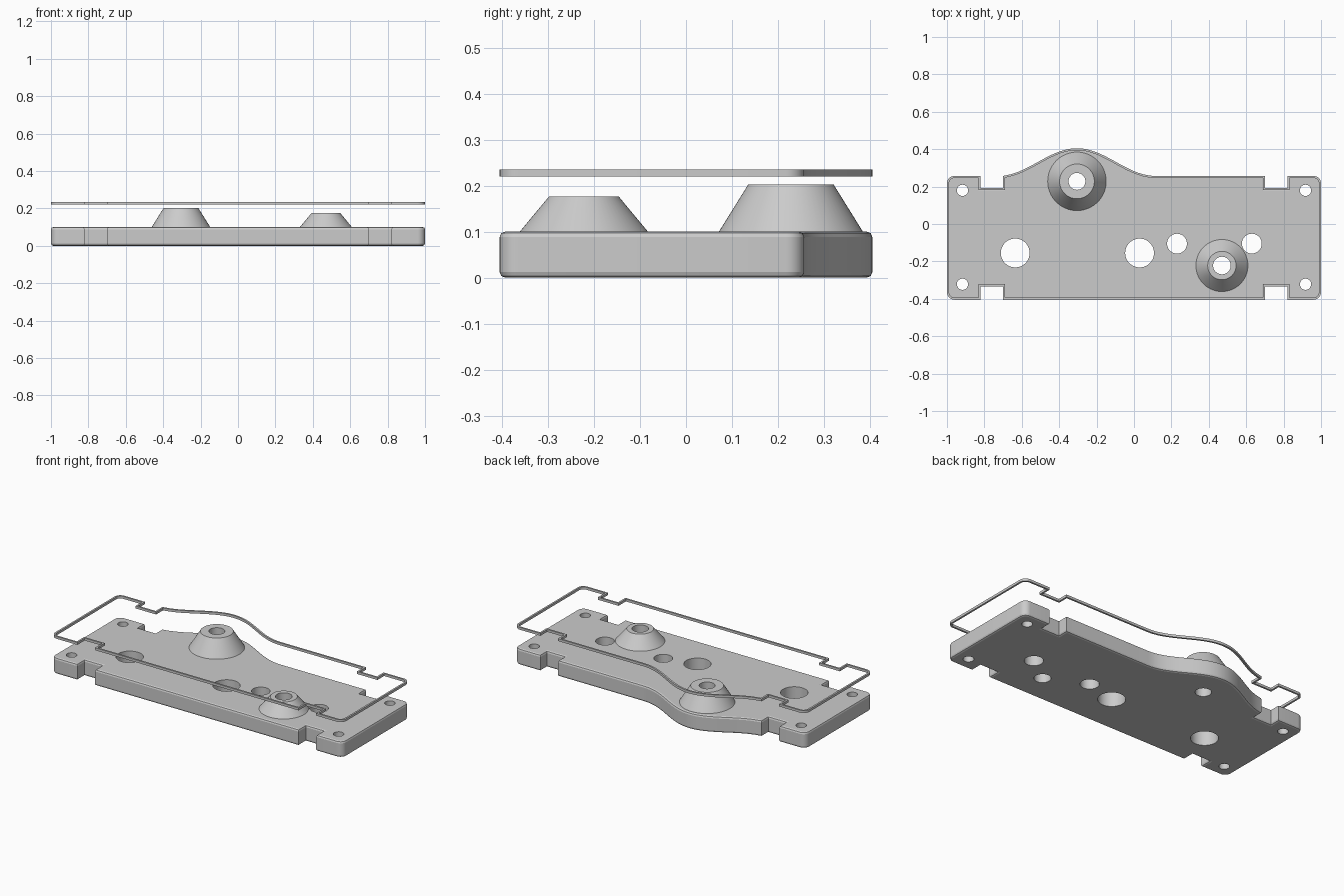
import bpy, bmesh, math
from mathutils import Vector

if "Cube" in bpy.data.objects:
    bpy.data.objects.remove(bpy.data.objects["Cube"])

grey = bpy.data.materials.new("plain_grey")
grey.diffuse_color = (0.6, 0.6, 0.6, 1)
grey.use_nodes = True
grey.node_tree.nodes["Principled BSDF"].inputs["Base Color"].default_value = grey.diffuse_color

BOTTOM, TOP, RAD = -0.405, 0.257, 0.04      # plate edges in y, corner radius
BUMP_X, BUMP_W, BUMP_H = -0.305, 0.42, 0.148


def finish(bm, name):
    bmesh.ops.recalc_face_normals(bm, faces=bm.faces)
    me = bpy.data.meshes.new(name)
    bm.to_mesh(me)
    bm.free()
    ob = bpy.data.objects.new(name, me)
    me.materials.append(grey)
    bpy.context.collection.objects.link(ob)
    return ob


def smooth(ob):
    bpy.ops.object.select_all(action='DESELECT')
    ob.select_set(True)
    bpy.context.view_layer.objects.active = ob
    bpy.ops.object.shade_smooth_by_angle(angle=math.radians(20))


def corner(cx, cy, start, n=8):
    return [(cx + RAD * math.cos(math.radians(start + 90 * i / n)),
             cy + RAD * math.sin(math.radians(start + 90 * i / n))) for i in range(n + 1)]


def notch(x0, x1, edge, floor):
    return [(x0, edge), (x0, floor), (x1, floor), (x1, edge)]


def outline():
    """Counter-clockwise plate outline with four notches and the rear bump."""
    xr = 1 - RAD
    p = notch(0.70, 0.82, BOTTOM, -0.333)
    p += corner(xr, BOTTOM + RAD, 270) + corner(xr, TOP - RAD, 0)
    p += notch(0.82, 0.70, TOP, 0.192)
    n = 36
    for i in range(n + 1):
        d = BUMP_W - 2 * BUMP_W * i / n
        if BUMP_X + d > -0.69:
            p.append((BUMP_X + d, TOP + BUMP_H * 0.5 * (1 + math.cos(math.pi * d / BUMP_W))))
    p += notch(-0.70, -0.82, TOP, 0.192)
    p += corner(-xr, TOP - RAD, 90) + corner(-xr, BOTTOM + RAD, 180)
    p += notch(-0.82, -0.70, BOTTOM, -0.333)
    return [Vector(q) for q in p]


def inset(pts, dist):
    """Mitred inward offset of a counter-clockwise outline."""
    out = []
    for i, p in enumerate(pts):
        a = (p - pts[i - 1]).normalized()
        b = (pts[(i + 1) % len(pts)] - p).normalized()
        na, nb = Vector((-a.y, a.x)), Vector((-b.y, b.x))
        out.append(p + (na + nb) * dist / (1 + na.dot(nb)))
    return out


def loft(name, levels, ring=False):
    """Stack outlines given as (inset, z); ring=True joins last to first."""
    bm = bmesh.new()
    base = outline()
    loops = [[bm.verts.new((q.x, q.y, z)) for q in inset(base, d)] for d, z in levels]
    n = len(base)
    pairs = list(zip(loops, loops[1:])) + ([(loops[-1], loops[0])] if ring else [])
    for lo, hi in pairs:
        for i in range(n):
            j = (i + 1) % n
            bm.faces.new((lo[i], lo[j], hi[j], hi[i]))
    if not ring:
        bm.faces.new(loops[0])
        bm.faces.new(loops[-1])
    return finish(bm, name)


def boss(name, x, y, r_base, r_top, r_hole, height, n=64):
    """Hollow cone, turned from a closed profile."""
    prof = [(r_base, 0.099), (r_top, height), (r_hole, height), (r_hole, 0.099)]
    bm = bmesh.new()
    loops = [[bm.verts.new((x + r * math.cos(2 * math.pi * i / n),
                            y + r * math.sin(2 * math.pi * i / n), z)) for i in range(n)]
             for r, z in prof]
    for k in range(4):
        lo, hi = loops[k], loops[(k + 1) % 4]
        for i in range(n):
            j = (i + 1) % n
            bm.faces.new((lo[i], lo[j], hi[j], hi[i]))
    smooth(finish(bm, name))


# Base plate with softened top and bottom rims
plate = loft("base_plate", [(0.012, 0), (0.0035, 0.0035), (0, 0.012),
                            (0, 0.088), (0.0035, 0.0965), (0.012, 0.1)])

# Through holes: x, y, radius
holes = [(-0.635, -0.155, 0.077), (0.03, -0.155, 0.077),
         (0.23, -0.105, 0.053), (0.63, -0.105, 0.053),
         (-0.305, 0.228, 0.045), (0.47, -0.222, 0.047)]
holes += [(sx * 0.917, y, 0.03) for sx in (-1, 1) for y in (0.18, -0.322)]
bm = bmesh.new()
for x, y, r in holes:
    made = bmesh.ops.create_cone(bm, cap_ends=True, segments=64, radius1=r, radius2=r, depth=0.4)
    bmesh.ops.translate(bm, verts=made["verts"], vec=(x, y, 0.05))
cutter = finish(bm, "hole_cutter")
cutter.hide_render = True
mod = plate.modifiers.new("holes", 'BOOLEAN')
mod.operation, mod.solver, mod.object = 'DIFFERENCE', 'EXACT', cutter
bpy.context.view_layer.objects.active = plate
bpy.ops.object.modifier_apply(modifier=mod.name)
bpy.data.objects.remove(cutter)
smooth(plate)

# Conical bosses
boss("large_boss", -0.305, 0.228, 0.157, 0.093, 0.045, 0.202)
boss("small_boss", 0.47, -0.222, 0.14, 0.076, 0.047, 0.176)

# Thin gasket floating above, following the plate outline
gasket = loft("gasket", [(0, 0.22), (0, 0.235), (0.011, 0.235), (0.011, 0.22)], ring=True)
smooth(gasket)
